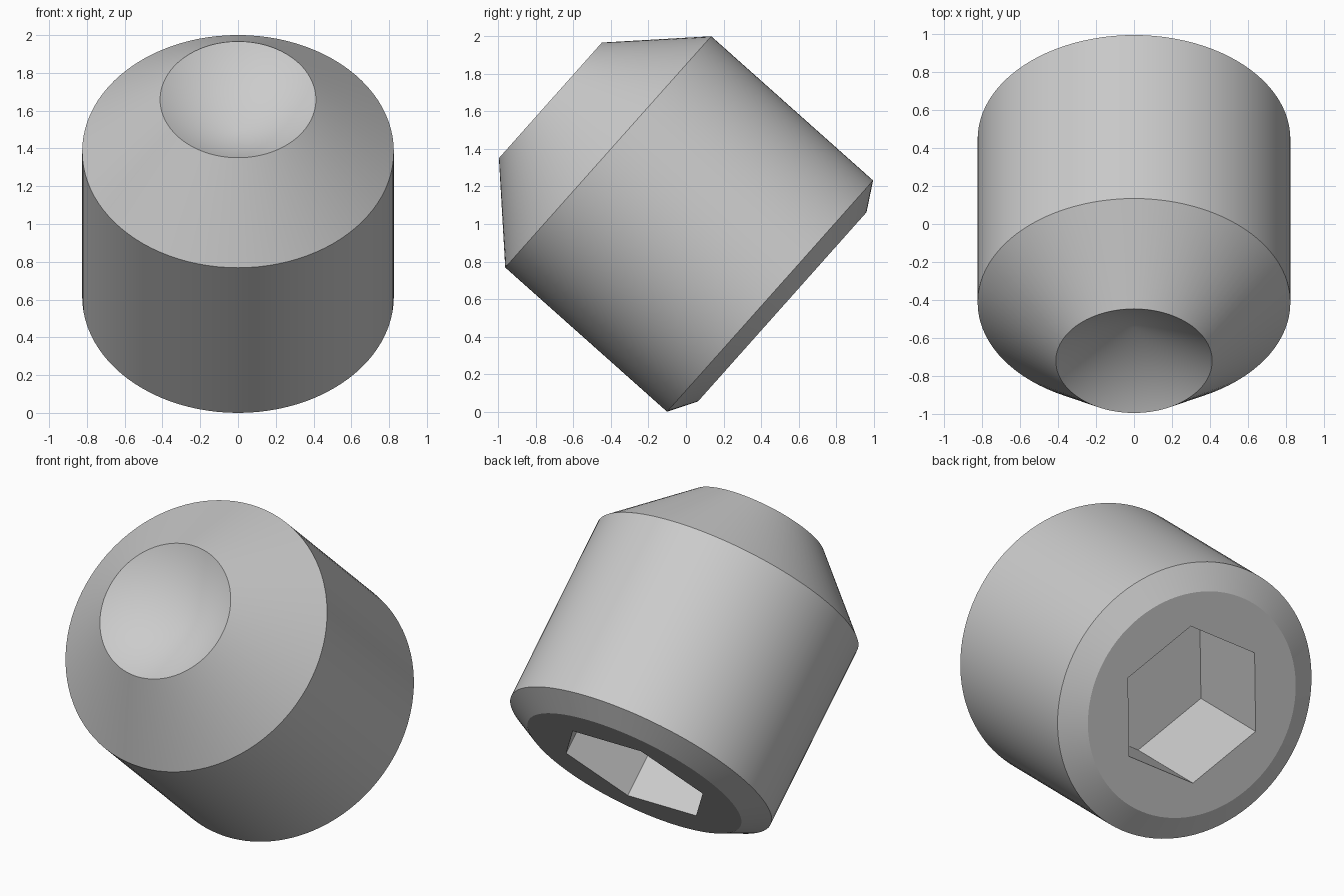
import bpy, bmesh, math
from mathutils import Matrix

cube = bpy.data.objects.get("Cube")
if cube:
    bpy.data.objects.remove(cube, do_unlink=True)

RADIUS, SEGMENTS = 0.825, 96
TILT = math.radians(48.3)

steel = bpy.data.materials.new("steel_grey")
steel.use_nodes = True
color = (0.6, 0.6, 0.6, 1)
steel.diffuse_color = color
steel.node_tree.nodes["Principled BSDF"].inputs["Base Color"].default_value = color

bm = bmesh.new()


def ring(radius, z, count=SEGMENTS):
    verts = []
    for i in range(count):
        a = math.tau * i / count
        verts.append(bm.verts.new((radius * math.cos(a), radius * math.sin(a), z)))
    return verts


def bridge(low, high):
    n = len(low)
    for i in range(n):
        j = (i + 1) % n
        bm.faces.new((low[i], low[j], high[j], high[i]))


# Turned body: end chamfer, cylinder, conical point
chamfer = 0.15 * math.tan(math.radians(30))
shoulder = 1.155
tip = shoulder + RADIUS / 2
profile = [(RADIUS - 0.15, -chamfer), (RADIUS, 0), (RADIUS, shoulder), (RADIUS / 2, tip)]
rings = [ring(r, z) for r, z in profile]
for low, high in zip(rings, rings[1:]):
    bridge(low, high)

# Conical cup in the point
apex = bm.verts.new((0, 0, tip - 0.238))
rim = rings[-1]
for i in range(SEGMENTS):
    bm.faces.new((rim[i], rim[(i + 1) % SEGMENTS], apex))

# Hexagonal key socket with a flat floor
mouth = ring(0.475, -chamfer, 6)
floor = ring(0.475, 0.65 - chamfer, 6)
bridge(mouth, floor)
bm.faces.new(floor)

# Flat end face around the socket
loops = [bm.edges.get((loop[i - 1], loop[i])) for loop in (rings[0], mouth) for i in range(len(loop))]
bmesh.ops.triangle_fill(bm, edges=loops, use_beauty=True, normal=(0, 0, -1))
bmesh.ops.recalc_face_normals(bm, faces=bm.faces)

# Lean the screw so it rests on its end rim
place = Matrix.Translation((0, 0.448, RADIUS * math.sin(TILT))) @ Matrix.Rotation(TILT, 4, "X")
bm.transform(place)

mesh = bpy.data.meshes.new("set_screw")
bm.to_mesh(mesh)
bm.free()
mesh.materials.append(steel)
screw = bpy.data.objects.new("set_screw", mesh)
bpy.context.collection.objects.link(screw)
bpy.context.view_layer.objects.active = screw
screw.select_set(True)
bpy.ops.object.shade_smooth_by_angle(angle=math.radians(25))
